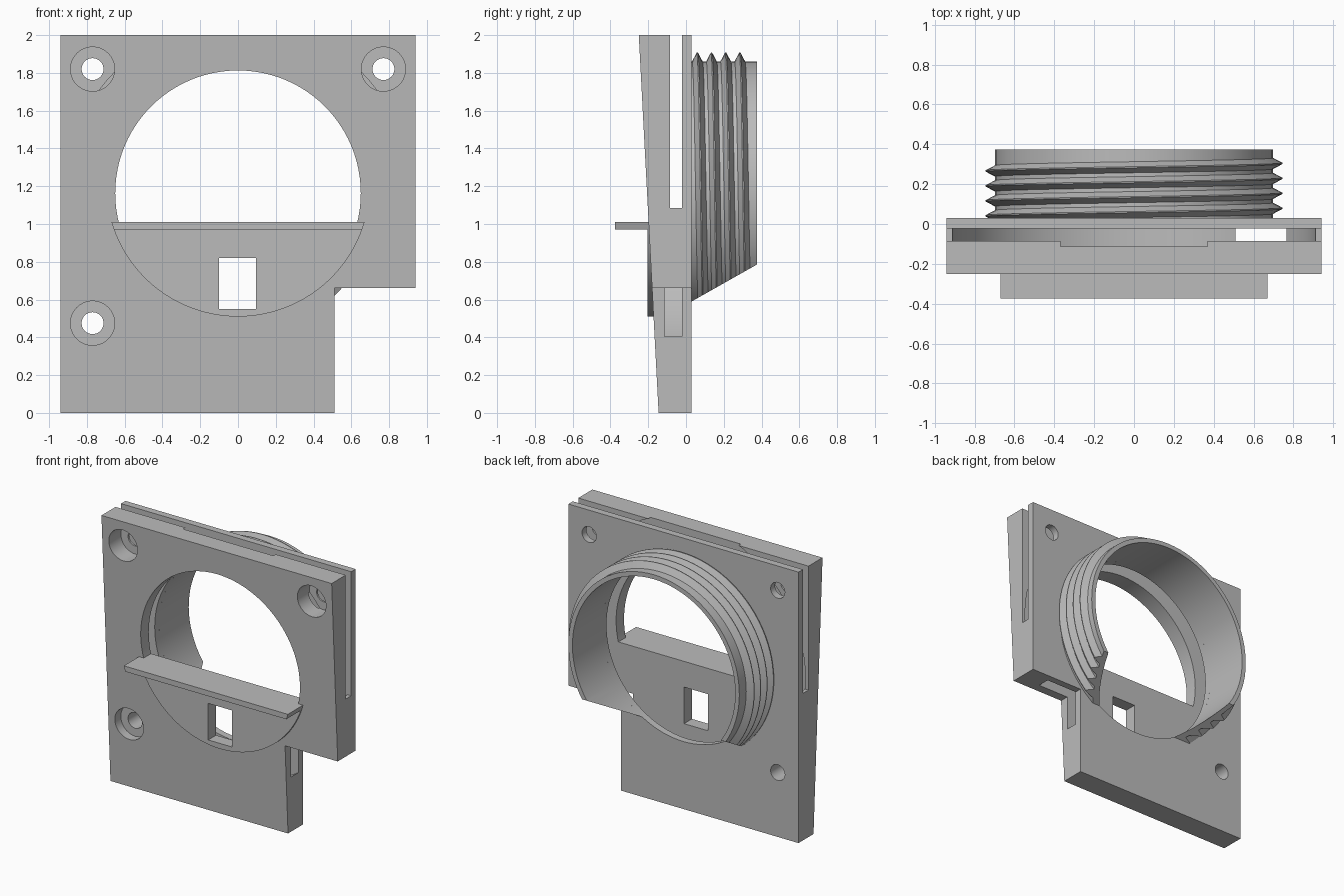
import bpy
import bmesh
from math import sin, cos, pi, radians
from mathutils import Vector

cube = bpy.data.objects.get("Cube")
if cube:
    bpy.data.objects.remove(cube, do_unlink=True)

grey = bpy.data.materials.new("plain grey")
grey.use_nodes = True
grey.diffuse_color = (0.5, 0.5, 0.5, 1)
grey.node_tree.nodes["Principled BSDF"].inputs["Base Color"].default_value = (0.5, 0.5, 0.5, 1)

AXIS_Z = 1.163      # height of the main bore
BORE = 0.65
RING_BORE = 0.665
PITCH = 0.075


def finish(name, bm):
    bmesh.ops.recalc_face_normals(bm, faces=bm.faces[:])
    mesh = bpy.data.meshes.new(name)
    bm.to_mesh(mesh)
    bm.free()
    mesh.materials.append(grey)
    obj = bpy.data.objects.new(name, mesh)
    bpy.context.collection.objects.link(obj)
    return obj


def smooth(obj):
    obj.data.shade_smooth()
    obj.data.set_sharp_from_angle(angle=radians(20))


def prism(outline, front, back):
    """Extrude an x-z outline along y."""
    bm = bmesh.new()
    a = [bm.verts.new((x, front, z)) for x, z in outline]
    b = [bm.verts.new((x, back, z)) for x, z in outline]
    bm.faces.new(a)
    bm.faces.new(b[::-1])
    n = len(a)
    for i in range(n):
        j = (i + 1) % n
        bm.faces.new((a[i], b[i], b[j], a[j]))
    return bm


def rect(x0, x1, z0, z1):
    return [(x0, z0), (x1, z0), (x1, z1), (x0, z1)]


def circle(x, z, r, n=96):
    return [(x + r * sin(2 * pi * i / n), z + r * cos(2 * pi * i / n)) for i in range(n)]


def keep_side(bm, point, normal):
    """Trim everything behind a plane and cap the cut."""
    geom = bm.verts[:] + bm.edges[:] + bm.faces[:]
    bmesh.ops.bisect_plane(bm, geom=geom, plane_co=Vector(point),
                           plane_no=Vector(normal), clear_inner=True)
    rim = [e for e in bm.edges if e.is_boundary]
    bmesh.ops.holes_fill(bm, edges=rim, sides=0)


def cut(obj, cutters):
    """Subtract the cutters, then bake the result and drop them."""
    tools = []
    for i, bm in enumerate(cutters):
        tool = finish("cutter", bm)
        tool.hide_render = True
        mod = obj.modifiers.new("cut", "BOOLEAN")
        mod.operation = "DIFFERENCE"
        mod.solver = "EXACT"
        mod.object = tool
        tools.append(tool)
    bpy.context.view_layer.update()
    deps = bpy.context.evaluated_depsgraph_get()
    baked = bpy.data.meshes.new_from_object(obj.evaluated_get(deps))
    obj.modifiers.clear()
    obj.data = baked
    for tool in tools:
        bpy.data.objects.remove(tool, do_unlink=True)


def sweep(profile, pitch=0.0, steps=80):
    """Sweep an (r, y) profile round the bore, open at the bottom."""
    bm = bmesh.new()
    loops = []
    for i in range(steps + 1):
        a = radians(-165 + 330 * i / steps)
        loops.append([bm.verts.new((r * sin(a), y + pitch * a / (2 * pi), AXIS_Z + r * cos(a)))
                      for r, y in profile])
    n = len(profile)
    for p, q in zip(loops, loops[1:]):
        for i in range(n):
            j = (i + 1) % n
            bm.faces.new((p[i], p[j], q[j], q[i]))
    bm.faces.new(loops[0])
    bm.faces.new(loops[-1][::-1])
    # sloping cut along the bottom of the collar
    keep_side(bm, (0, 0.03, 0.59), (0, -0.195, 0.345))
    return bm


# Wedge-shaped plate with a notched corner
outline = [(-0.94, 0), (0.51, 0), (0.51, 0.66), (0.94, 0.66), (0.94, 2), (-0.94, 2)]
bm = prism(outline, -1, 0.03)
for v in bm.verts:
    if v.co.y < -0.5:
        v.co.y = -0.145 - 0.0525 * v.co.z
plate = finish("plate", bm)

# Disc pocket, through slot and main bore
cutters = [
    prism(circle(0, AXIS_Z, 0.915), -0.113, -0.022),
    prism(rect(-1.2, 1.2, 1.085, 2.2), -0.086, -0.022),
    prism(circle(0, AXIS_Z, BORE), -1, -0.06),
    prism(circle(0, AXIS_Z, RING_BORE), -0.06, 1),
]
# Counterbored screw holes
for x, z in ((-0.77, 1.82), (0.77, 1.82), (-0.77, 0.475)):
    cutters.append(prism(circle(x, z, 0.117, 40), -1, -0.1))
    cutters.append(prism(circle(x, z, 0.058, 32), -1, 1))
cut(plate, cutters)
smooth(plate)

# Lower panel closing the bore, with a window
bm = prism(circle(0, 1.209, 0.699), -0.205, -0.113)
keep_side(bm, (0, 0, 1.01), (0, 0, -1))
panel = finish("lower_panel", bm)
cut(panel, [prism(rect(-0.1, 0.095, 0.55, 0.82), -1, 1)])
smooth(panel)

# Shelf in front of the panel
bm = prism(circle(0, 1.209, 0.699), -0.375, -0.19)
keep_side(bm, (0, 0, 1.01), (0, 0, -1))
keep_side(bm, (0, 0, 0.97), (0, 0, 1))
smooth(finish("shelf", bm))

# Collar on the back
collar = finish("collar", sweep([(RING_BORE, 0.029), (0.698, 0.029), (0.698, 0.375), (RING_BORE, 0.375)]))
smooth(collar)

# Screw thread, one turn at a time
for turn in range(4):
    y = 0.06 + PITCH * turn
    thread = finish("thread_turn", sweep([(0.69, y - 0.032), (0.745, y - 0.003),
                                          (0.745, y + 0.003), (0.69, y + 0.032)], PITCH))
    smooth(thread)
